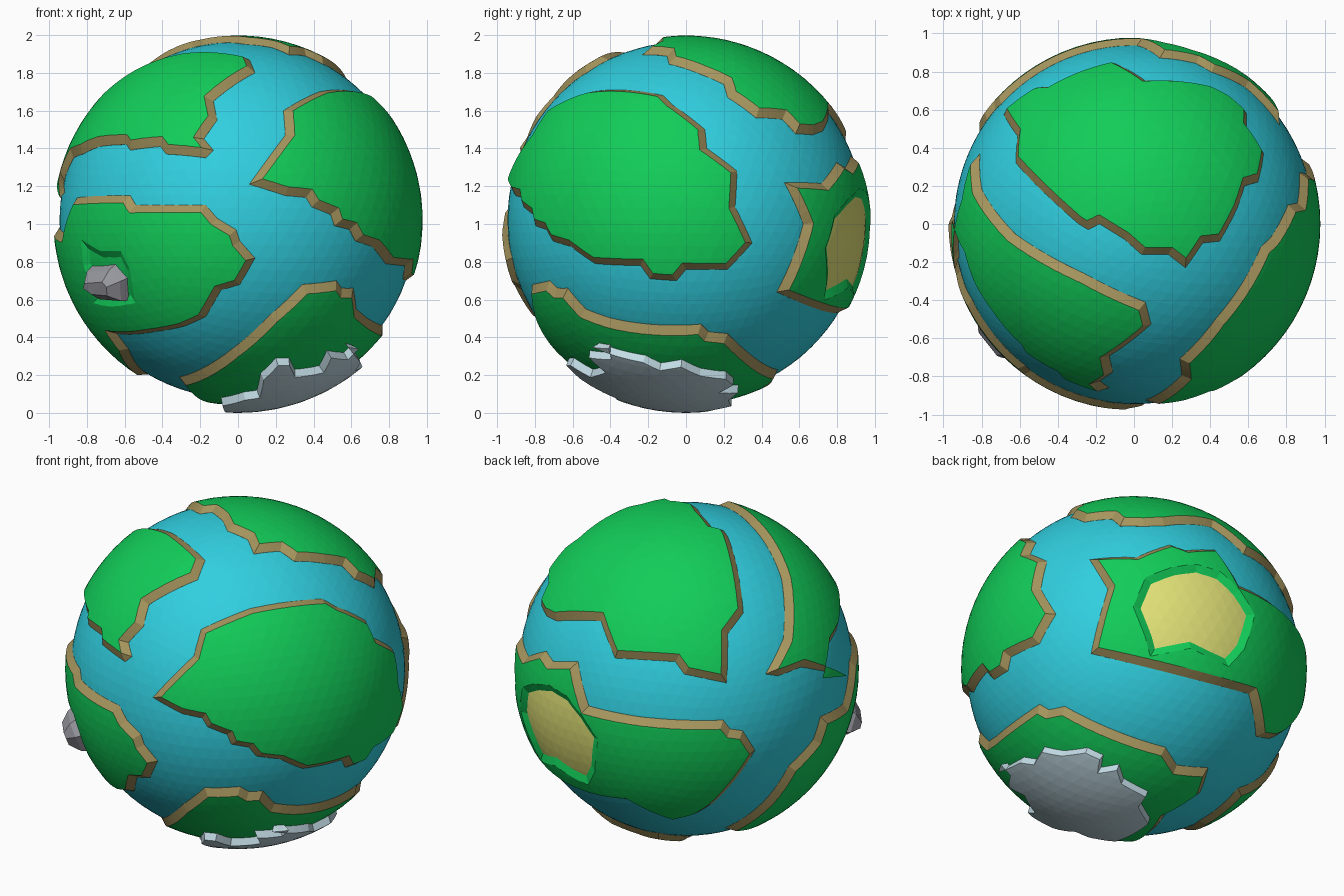
import bpy
import bmesh
from math import ceil, cos, radians, sin, sqrt
from mathutils import Vector

SEA, LAND, ICE = 0.945, 0.978, 1.02
CENTRE = Vector((0, 0, 1.02))

if "Cube" in bpy.data.objects:
    bpy.data.objects.remove(bpy.data.objects["Cube"])


def material(name, *rgb):
    mat = bpy.data.materials.new(name)
    mat.use_nodes = True
    colour = (*rgb, 1)
    mat.diffuse_color = colour
    mat.node_tree.nodes["Principled BSDF"].inputs["Base Color"].default_value = colour
    return mat


water = material("water blue", 0.03, 0.62, 0.74)
grass = material("grass green", 0.006, 0.61, 0.1)
cliff = material("cliff brown", 0.38, 0.3, 0.11)
sand = material("sand yellow", 0.77, 0.77, 0.19)
snow = material("ice white", 0.55, 0.72, 0.79)
stone = material("stone grey", 0.32, 0.32, 0.36)


def plane_of(azimuth, elevation):
    """Return a function that lifts flat points (hundredths) onto the globe."""
    a, e = radians(azimuth), radians(elevation)
    toward = Vector((sin(a) * cos(e), -cos(a) * cos(e), sin(e)))
    right = Vector((cos(a), sin(a), 0))
    up = toward.cross(right)

    def lift(*points, radius=SEA):
        result = []
        for u, v in points:
            u, v = u / 100, v / 100
            depth = sqrt(max(radius * radius - u * u - v * v, 0))
            result.append((right * u + up * v + toward * depth).normalized())
        return result
    return lift


front = plane_of(0, 0)
side = plane_of(90, 0)
top = plane_of(0, 90)
back = plane_of(215, 25)
below = plane_of(142, -30)


def new_object(name, bm, *mats):
    mesh = bpy.data.meshes.new(name)
    bm.to_mesh(mesh)
    bm.free()
    obj = bpy.data.objects.new(name, mesh)
    obj.location = CENTRE
    bpy.context.collection.objects.link(obj)
    for mat in mats:
        mesh.materials.append(mat)
    return obj


def ball(name, radius, *mats):
    bm = bmesh.new()
    bmesh.ops.create_icosphere(bm, subdivisions=5, radius=radius)
    return new_object(name, bm, *mats)


def shrink(outline, amount):
    """Move an outline on the globe inwards with mitred corners."""
    count = len(outline)
    middle = sum(outline, Vector())
    turn = sum((outline[i - 1].cross(outline[i]) for i in range(count)), Vector())
    sign = 1 if turn.dot(middle) > 0 else -1
    result = []
    for i, point in enumerate(outline):
        before = point.cross(point - outline[i - 1]).normalized()
        after = point.cross(outline[(i + 1) % count] - point).normalized()
        mitre = (before + after).normalized()
        reach = sign * amount / max(mitre.dot(before), 0.6)
        result.append((point + mitre * reach).normalized())
    return result


def prism(name, outline, rings, step, *mats):
    """Closed solid whose walls follow the outline through (radius, inset) rings."""
    bm = bmesh.new()
    count = len(outline)
    pieces = [max(1, ceil(outline[i].angle(outline[(i + 1) % count]) / step))
              for i in range(count)]
    loops = []
    for radius, inset in rings:
        corners = shrink(outline, inset)
        loop = []
        for i, n in enumerate(pieces):
            a, b = corners[i], corners[(i + 1) % count]
            loop += [bm.verts.new(a.lerp(b, k / n).normalized() * radius) for k in range(n)]
        loops.append(loop)
    for low, high in zip(loops, loops[1:]):
        for i in range(len(low)):
            bm.faces.new((low[i - 1], low[i], high[i], high[i - 1]))
    bm.faces.new(loops[0])
    bm.faces.new(loops[-1])
    bmesh.ops.triangulate(bm, faces=bm.faces[:])
    bmesh.ops.recalc_face_normals(bm, faces=bm.faces[:])
    return new_object(name, bm, *mats)


def cut(target, cutter, operation):
    mod = target.modifiers.new("cut", "BOOLEAN")
    mod.operation = operation
    mod.solver = "EXACT"
    mod.use_self = True
    mod.object = cutter
    bpy.context.view_layer.update()
    graph = bpy.context.evaluated_depsgraph_get()
    mesh = bpy.data.meshes.new_from_object(target.evaluated_get(graph))
    target.modifiers.clear()
    target.data = mesh
    bpy.data.objects.remove(cutter)


def patch(name, outline, base, height, inset, top_mat, wall_mat):
    """Raised piece of globe shell with sloping walls."""
    obj = ball(name, height, top_mat, wall_mat)
    rings = [(base - 0.04, 0), (base, 0), (height, inset), (3, inset)]
    cut(obj, prism("cutter", outline, rings, 0.06), "INTERSECT")
    mesh = obj.data
    for face in mesh.polygons:
        lowest = min(mesh.vertices[v].co.length for v in face.vertices)
        face.material_index = int(lowest < height - 0.008)
    return obj


def hollow(land, name, outline, floor, floor_mat):
    """Sink a sloped basin into a land mass and lay its floor."""
    rings = [(0.88, 0.045), (floor - 0.002, 0.045), (LAND + 0.001, 0), (3, 0)]
    cut(land, prism("cutter", outline, rings, 0.06), "DIFFERENCE")
    patch(name, outline, floor - 0.02, floor, 0.02, floor_mat, floor_mat)


# Sea
ball("ocean", SEA, water)

# Land masses
north = (
    top((-61, 46), (-62, 32), (-29, 0), (-24, -3), (-18, 0), (-5, -8), (4, -16),
        (18, -16), (27, -23), (36, -10), (45, -9), (54, 8), (58, 20), (65, 22),
        (68, 37), (59, 51), (59, 58), (49, 67))
    + back((-73, 27), (-48, 27), (-40, 6), (-6, 4), (-1, -3), (23, -8)))

north_west = (
    front((-92, 21), (-87, 33), (-82, 35), (-73, 39), (-59, 40), (-57, 37), (-41, 39),
          (-38, 35), (-17, 33), (-13, 37), (-18, 43), (-11, 53), (-13, 63), (9, 78))
    + top((6, -41), (-26, -26))
    + back((54, 51), (55, 17), (45, -3), (52, -4), (65, 1), (85, -3)))

east = (
    front((6, 19), (25, 13), (36, 12), (39, 7), (49, 3), (51, -3), (59, -5), (62, -11),
          (71, -14))
    + side((-48, -23), (-24, -24), (-19, -31), (-5, -32), (0, -26), (22, -26), (35, -12),
           (26, 7), (27, 26), (11, 38), (10, 48), (-7, 61), (-12, 66))
    + front((43, 68), (24, 58), (25, 45)))

south_west = (
    front((-85, 12), (-91, -7))
    + back((76, -27), (72, -40), (58, -55), (44, -75), (22, -90))
    + front((-48, -82), (-58, -68), (-64, -60), (-44, -59), (-28, -56), (-17, -51),
            (-9, -37), (1, -34), (9, -20), (1, -11), (-1, -5), (-11, 1), (-17, 8),
            (-54, 8), (-57, 13)))

south = (
    front((-31, -83), (-3, -68), (17, -50), (34, -34), (52, -32), (55, -36), (61, -36))
    + side((-53, -47), (-39, -52), (8, -55), (12, -59), (22, -60))
    + below((16, -44), (23, -54), (41, -55), (37, -69), (18, -81)))

rear = (
    side((52, 20), (62, -2), (48, -38))
    + below((63, -13), (68, -37), (76, -38))
    + back((15, -76), (39, -46), (32, -35), (25, -34), (21, -29), (-27, -27), (-55, -21),
           (-61, 4), (-75, 4), (-79, 10), (-89, 7)))

lands = {}
for name, outline in (("north", north), ("north_west", north_west), ("east", east),
                      ("south_west", south_west), ("south", south), ("rear", rear)):
    lands[name] = patch(name + "_land", outline, SEA, LAND, 0.045, grass, cliff)

# Ice sheet on the southern land
ice_edge = (
    below((-73, -57), (-63, -51), (-56, -52), (-52, -45), (-41, -47), (-28, -45),
          (-19, -49), (-20, -56), (-10, -54), (-7, -62), (7, -69), (3, -75), (9, -84),
          radius=LAND)
    + front((-9, -94), (3, -91), (10, -90), (12, -81), (20, -73), (27, -73), (30, -79),
            (43, -77), (47, -69), (56, -70), (60, -66), radius=LAND))
patch("ice_sheet", ice_edge, LAND, ICE, 0.012, snow, snow)

# Sandy basin in the rear land
basin = below((-4, 35), (3, 52), (18, 58), (32, 60), (46, 56), (57, 46), (66, 32),
              (60, 12), (51, 2), (40, 7), (29, 12), (6, 7), (3, 18), radius=LAND)
hollow(lands["rear"], "desert_floor", basin, 0.952, sand)

# Grassy dip with a rocky peak in the south-western land
dip = front((-83, -10), (-73, -16), (-62, -16), (-57, -26), (-54, -44), (-67, -46),
            (-77, -44), (-78, -33), (-82, -24), radius=LAND)
hollow(lands["south_west"], "valley_floor", dip, 0.956, grass)
peak = front((-77, -23), (-64, -22), (-57, -30), (-56, -43), (-69, -42), (-79, -34))
prism("rocky_peak", peak, [(0.93, 0), (1.0, 0.03), (1.05, 0.08)], 9, stone)
